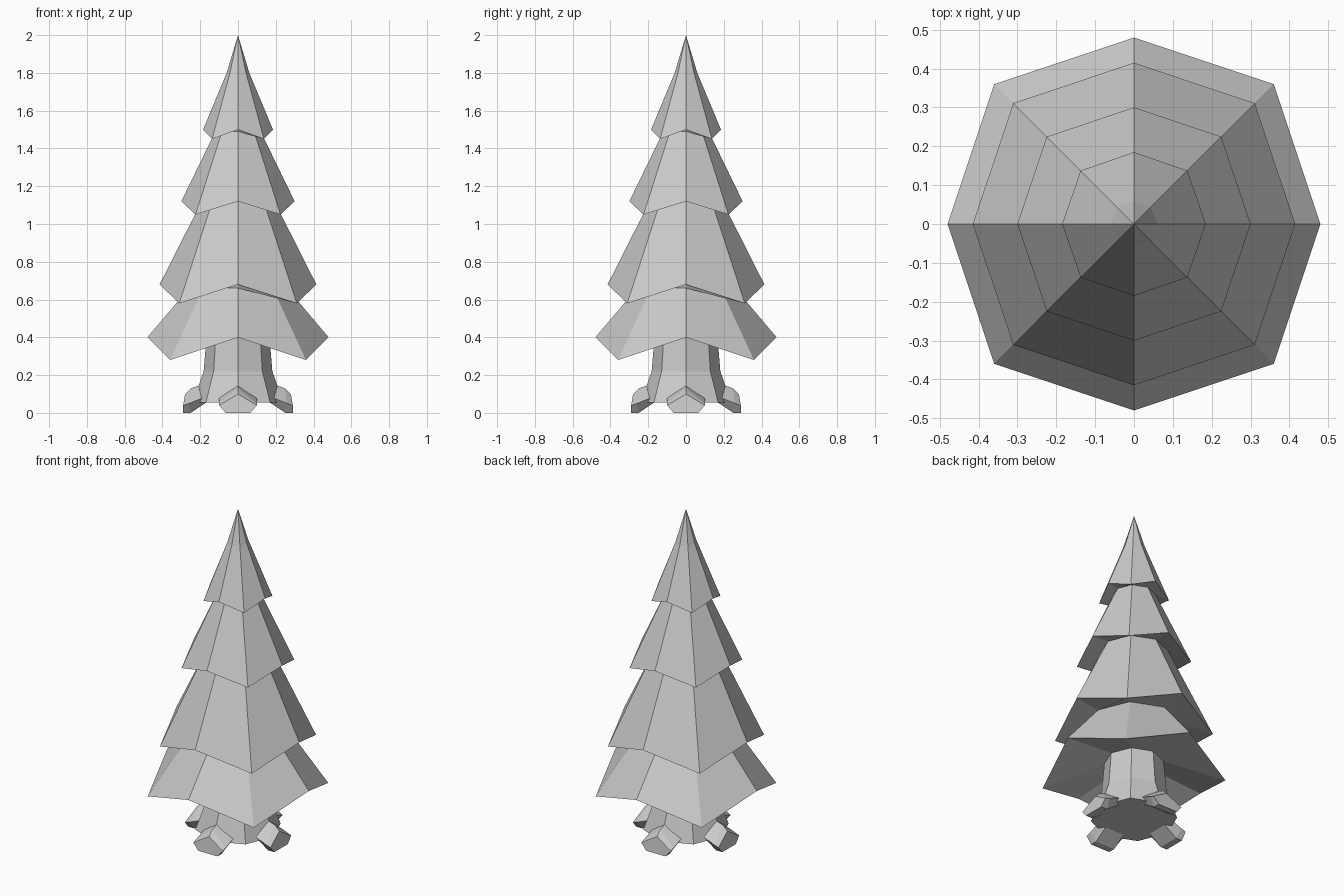
import bpy, bmesh, math

cube = bpy.data.objects.get("Cube")
if cube:
    bpy.data.objects.remove(cube, do_unlink=True)

grey = bpy.data.materials.new("plain grey")
grey.use_nodes = True
colour = (0.6, 0.6, 0.6, 1)
grey.diffuse_color = colour
grey.node_tree.nodes["Principled BSDF"].inputs["Base Color"].default_value = colour


def finish(bm, name):
    bmesh.ops.recalc_face_normals(bm, faces=bm.faces)
    mesh = bpy.data.meshes.new(name)
    bm.to_mesh(mesh)
    bm.free()
    mesh.materials.append(grey)
    obj = bpy.data.objects.new(name, mesh)
    bpy.context.collection.objects.link(obj)
    return obj


def bridge(bm, a, b):
    n = len(a)
    for i in range(n):
        j = (i + 1) % n
        bm.faces.new((a[i], a[j], b[j], b[i]))


def octagon(bm, radius, z, drop=0, spread=1):
    """Eight points; the diagonal ones may hang lower and reach further."""
    ring = []
    for i in range(8):
        a = i * math.pi / 4
        r = radius * (spread if i % 2 else 1)
        ring.append(bm.verts.new((r * math.cos(a), r * math.sin(a), z - drop * (i % 2))))
    return ring


# Foliage: drooping zigzag rims alternating with narrow necks
bm = bmesh.new()
layers = [
    (0.165, 0.42), (0.48, 0.40, 0.12, 1.06),
    (0.26, 0.66), (0.415, 0.68, 0.10, 1.06),
    (0.19, 1.125), (0.30, 1.12, 0.07, 1.06),
    (0.12, 1.49), (0.185, 1.50, 0.05, 1.05),
    (0.06, 1.80),
]
rings = [octagon(bm, *layer) for layer in layers]
for lower, upper in zip(rings, rings[1:]):
    bridge(bm, lower, upper)
tip = bm.verts.new((0, 0, 2))
for i in range(8):
    bm.faces.new((rings[-1][i], rings[-1][(i + 1) % 8], tip))
finish(bm, "foliage")

# Trunk: flares towards its flat underside
bm = bmesh.new()
rings = [octagon(bm, r, z) for r, z in ((0.24, 0.055), (0.182, 0.22), (0.165, 0.42))]
for lower, upper in zip(rings, rings[1:]):
    bridge(bm, lower, upper)
bm.faces.new(rings[0])
finish(bm, "trunk")

# Roots: five-sided stubs; each section gives (reach, height) of top, sides, base
sections = [
    ((0.16, 0.16), (0.16, 0.09), (0.16, 0.06)),
    ((0.25, 0.13), (0.26, 0.05), (0.25, 0.0)),
    ((0.28, 0.10), (0.29, 0.04), (0.292, 0.0)),
]
for k, side in enumerate(("left", "back", "right", "front")):
    bm = bmesh.new()
    rings = []
    for top, mid, base in sections:
        outline = ((top, 0), (mid, 0.10), (base, 0.065), (base, -0.065), (mid, -0.10))
        rings.append([bm.verts.new((p[0], w, p[1])) for p, w in outline])
    for a, b in zip(rings, rings[1:]):
        bridge(bm, a, b)
    bm.faces.new(rings[0])
    bm.faces.new(rings[-1])
    root = finish(bm, side + "_root")
    root.rotation_euler.z = k * math.pi / 2
